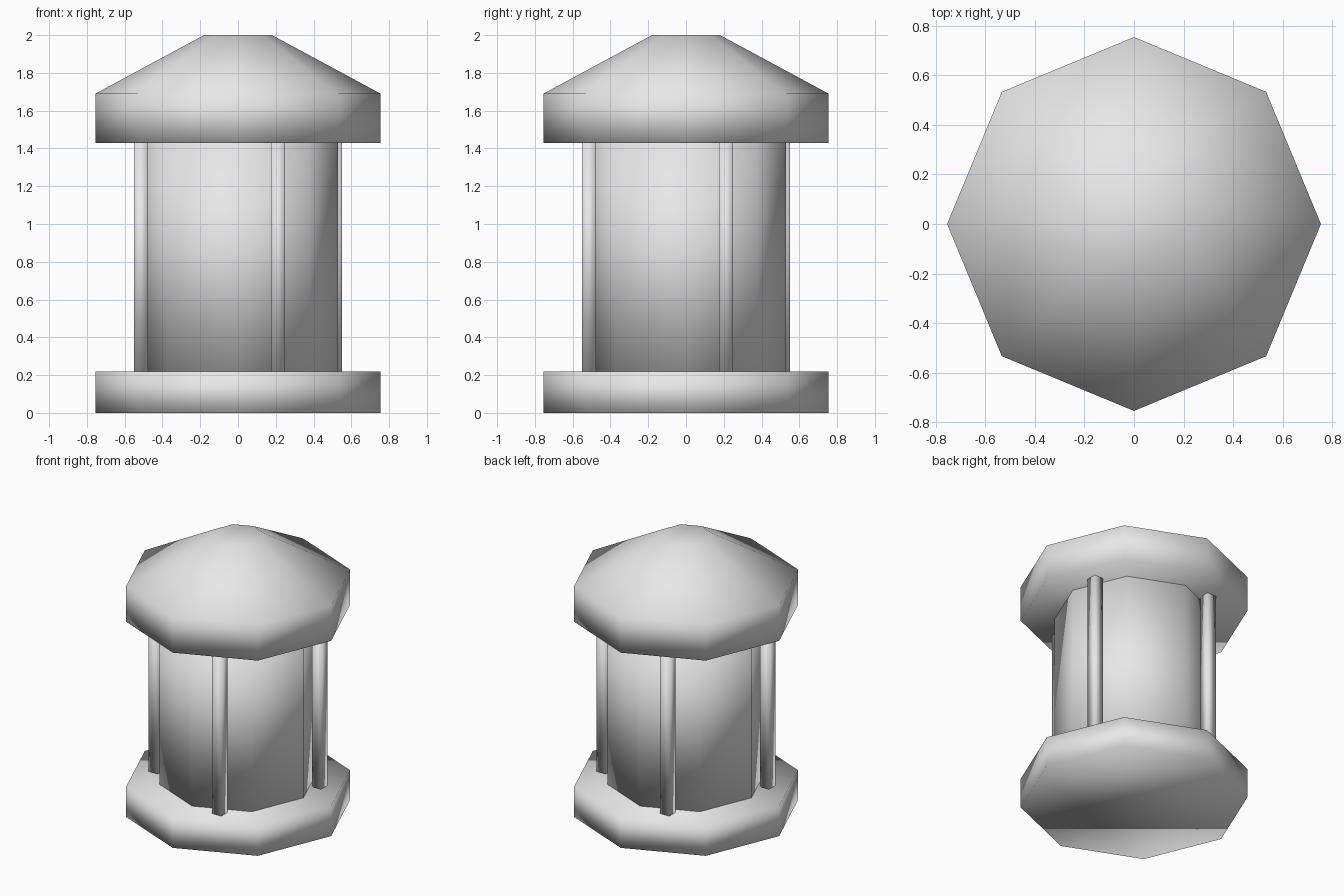
import bpy
import bmesh
import math

if "Cube" in bpy.data.objects:
    bpy.data.objects.remove(bpy.data.objects["Cube"])

grey = bpy.data.materials.new("light grey")
grey.diffuse_color = (0.8, 0.8, 0.8, 1.0)
grey.use_nodes = True
grey.node_tree.nodes["Principled BSDF"].inputs["Base Color"].default_value = grey.diffuse_color


def lathe(name, profile, sides, turn=0.0, centre=(0.0, 0.0)):
    """Capped prism of (radius, height) rings, fully smooth shaded."""
    bm = bmesh.new()
    rings = []
    for r, z in profile:
        angles = [turn + 2 * math.pi * i / sides for i in range(sides)]
        rings.append([bm.verts.new((centre[0] + r * math.cos(a),
                                    centre[1] + r * math.sin(a), z)) for a in angles])
    for low, high in zip(rings, rings[1:]):
        for i in range(sides):
            j = (i + 1) % sides
            bm.faces.new((low[i], low[j], high[j], high[i]))
    bm.faces.new(rings[0][::-1])
    bm.faces.new(rings[-1])
    for f in bm.faces:
        f.smooth = True
    mesh = bpy.data.meshes.new(name)
    bm.to_mesh(mesh)
    bm.free()
    mesh.materials.append(grey)
    obj = bpy.data.objects.new(name, mesh)
    bpy.context.collection.objects.link(obj)
    return obj


# Octagonal base slab, drum and sloped roof
lathe("base", [(0.755, 0.0), (0.755, 0.22)], 8)
lathe("drum", [(0.53, 0.22), (0.53, 1.43)], 8)
lathe("roof", [(0.755, 1.43), (0.755, 1.69), (0.18, 2.0)], 8)

# Four square posts, one in front of every second drum face
for k in range(4):
    a = math.radians(22.5 + 90 * k)
    lathe(f"post_{k + 1}", [(0.052, 0.22), (0.052, 1.43)], 4, math.pi / 4,
          (0.555 * math.cos(a), 0.555 * math.sin(a)))
